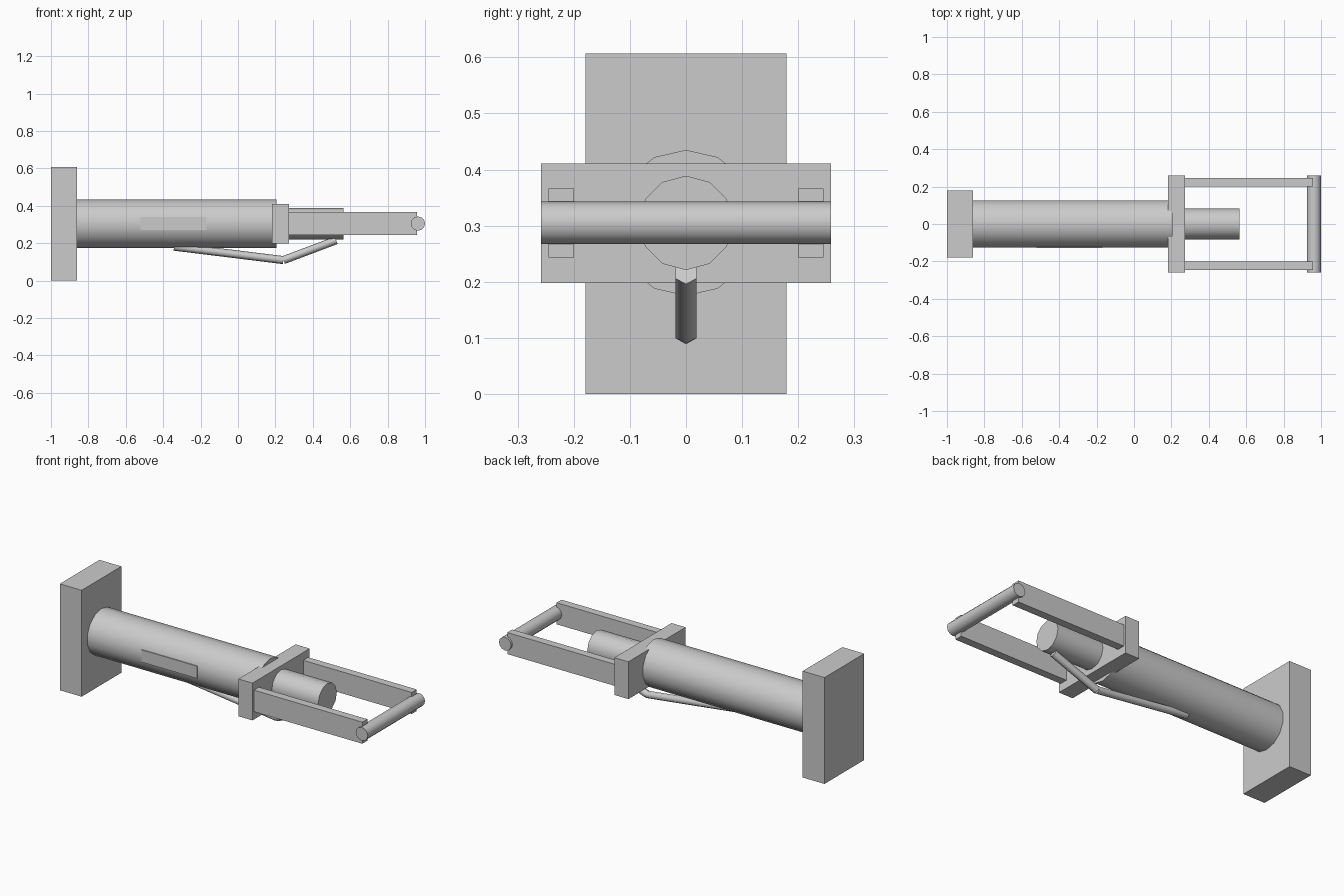
import bpy, bmesh, math
from mathutils import Vector

if "Cube" in bpy.data.objects:
    bpy.data.objects.remove(bpy.data.objects["Cube"])

ZC = 0.305  # height of the main axis


def finish(name, bm, smooth=None):
    bmesh.ops.recalc_face_normals(bm, faces=bm.faces)
    mesh = bpy.data.meshes.new(name)
    bm.to_mesh(mesh)
    bm.free()
    ob = bpy.data.objects.new(name, mesh)
    bpy.context.collection.objects.link(ob)
    if smooth:
        bpy.ops.object.select_all(action='DESELECT')
        ob.select_set(True)
        bpy.context.view_layer.objects.active = ob
        bpy.ops.object.shade_smooth_by_angle(angle=math.radians(smooth))
    return ob


def box(name, x, y, z):
    bm = bmesh.new()
    bmesh.ops.create_cube(bm, size=1)
    for v in bm.verts:
        v.co = [lo + (c + 0.5) * (hi - lo) for c, (lo, hi) in zip(v.co, (x, y, z))]
    return finish(name, bm)


def rod(name, a, b, r, n, smooth=65):
    # capped prism from a to b with one corner pointing upwards
    a, b = Vector(a), Vector(b)
    axis = (b - a).normalized()
    side = axis.cross(Vector((0, 0, 1))).normalized()
    up = side.cross(axis)
    bm = bmesh.new()
    rings = []
    for p in (a, b):
        rings.append([bm.verts.new(p + r * (up * math.cos(2 * math.pi * i / n)
                                            + side * math.sin(2 * math.pi * i / n)))
                      for i in range(n)])
        bm.faces.new(rings[-1])
    for i in range(n):
        j = (i + 1) % n
        bm.faces.new((rings[0][i], rings[0][j], rings[1][j], rings[1][i]))
    return finish(name, bm, smooth)


# Wide end plate and main tube
box("end_plate", (-1, -0.862), (-0.179, 0.179), (0, 0.607))
rod("main_tube", (-0.862, 0, ZC), (0.205, 0, ZC), 0.13, 14)
rod("inner_rod", (0.2, 0, ZC), (0.565, 0, ZC), 0.084, 12)

# Flat panel on the front of the tube
box("side_panel", (-0.52, -0.168), (-0.129, -0.10), (0.27, 0.34))

# Handle frame: collar, two arms, grip
box("collar", (0.183, 0.272), (-0.258, 0.258), (0.198, 0.411))
for tag, s in (("front", -1), ("back", 1)):
    box(tag + "_arm", (0.25, 0.957), sorted((s * 0.2, s * 0.245)), (0.243, 0.366))
rod("grip_bar", (0.962, -0.258, ZC), (0.962, 0.258, ZC), 0.038, 12)

# Bent strut underneath
rod("long_strut", (-0.342, 0, 0.182), (0.243, 0, 0.11), 0.0215, 6)
rod("short_strut", (0.243, 0, 0.11), (0.525, 0, 0.216), 0.0215, 6)
